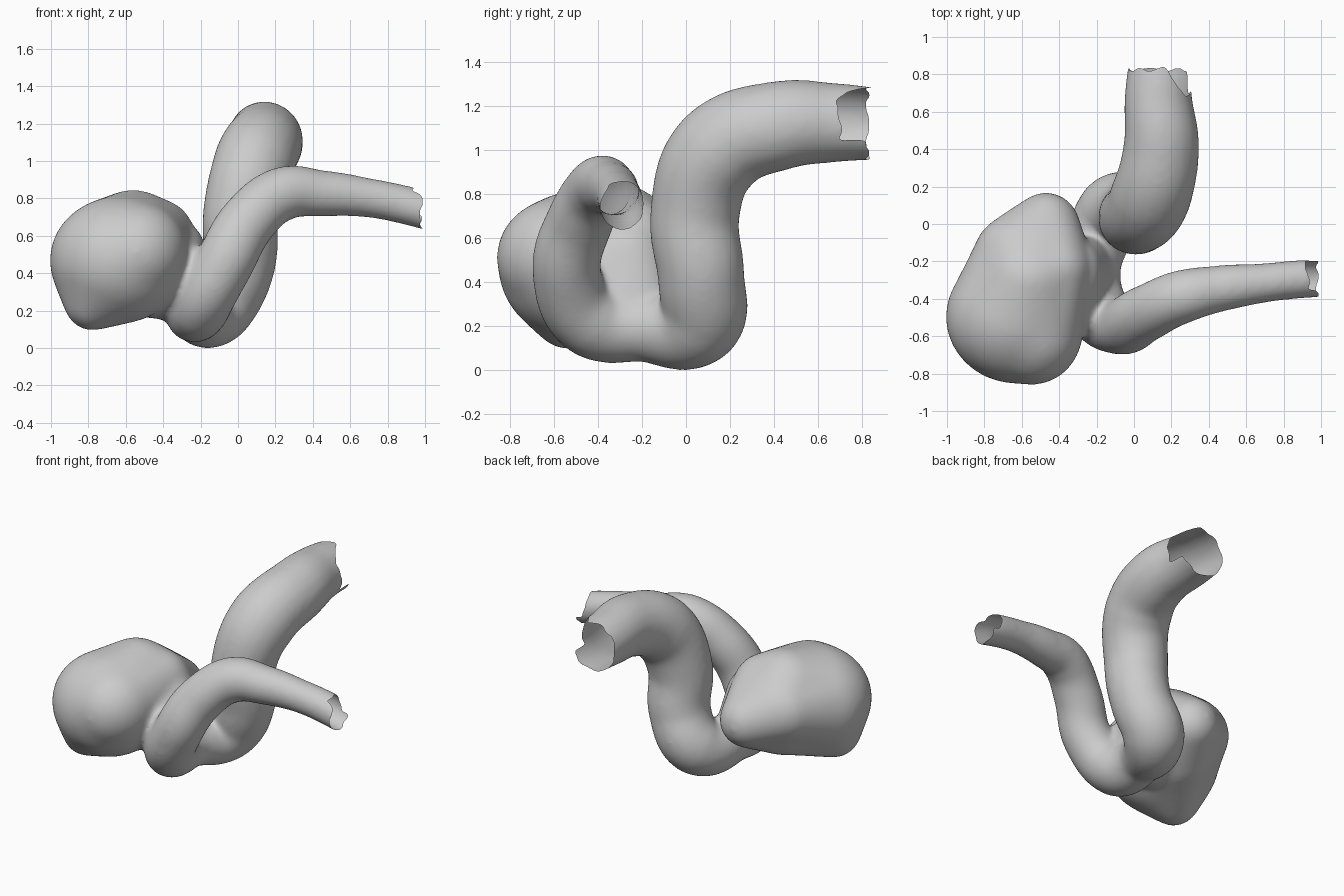
import bpy, bmesh, math, random
from mathutils import Matrix, Vector

if "Cube" in bpy.data.objects:
    bpy.data.objects.remove(bpy.data.objects["Cube"])

random.seed(4)
scene = bpy.context.scene


def evaluated_mesh(obj):
    """Mesh of an object with curve bevels and modifiers applied."""
    dg = bpy.context.evaluated_depsgraph_get()
    dg.update()
    return bpy.data.meshes.new_from_object(obj.evaluated_get(dg))


# Vessel centre line: x, y, z, radius (wide end -> low bend -> narrow end)
path = [
    (0.14, 0.92, 1.10, .170), (0.13, 0.68, 1.11, .185), (0.145, 0.42, 1.095, .202),
    (0.09, 0.15, 0.985, .218), (0.015, 0.04, 0.70, .203), (0.00, 0.07, 0.40, .194),
    (-0.11, 0.06, 0.20, .195), (-0.22, -0.20, 0.175, .150), (-0.21, -0.43, 0.205, .172),
    (-0.085, -0.545, 0.42, .160), (0.06, -0.48, 0.67, .155), (0.24, -0.395, 0.81, .147),
    (0.45, -0.345, 0.81, .123), (0.68, -0.315, 0.79, .108), (0.90, -0.295, 0.75, .108),
    (1.07, -0.29, 0.70, .100),
]
curve = bpy.data.curves.new("vessel_path", 'CURVE')
curve.dimensions = '3D'
curve.bevel_depth = 1.0
curve.bevel_resolution = 8
curve.resolution_u = 12
curve.use_fill_caps = True
spline = curve.splines.new('BEZIER')
spline.bezier_points.add(len(path) - 1)
for p, (x, y, z, r) in zip(spline.bezier_points, path):
    p.co = (x, y, z)
    p.radius = r
    p.handle_left_type = p.handle_right_type = 'AUTO'
curve_obj = bpy.data.objects.new("vessel_path", curve)
scene.collection.objects.link(curve_obj)
tube_mesh = evaluated_mesh(curve_obj)
bpy.data.objects.remove(curve_obj)


def ellipsoid_hull(parts):
    """Smooth closed bulge: convex hull around ellipsoids."""
    b = bmesh.new()
    for c, r in parts:
        bmesh.ops.create_icosphere(b, subdivisions=4, radius=1,
                                   matrix=Matrix.Translation(c) @ Matrix.Diagonal((*r, 1)))
    pts = [v.co.copy() for v in b.verts]
    b.free()
    b = bmesh.new()
    for p in pts:
        b.verts.new(p)
    bmesh.ops.convex_hull(b, input=b.verts)
    bmesh.ops.delete(b, geom=[v for v in b.verts if not v.link_faces], context='VERTS')
    bmesh.ops.recalc_face_normals(b, faces=b.faces)
    me = bpy.data.meshes.new("bulge")
    b.to_mesh(me)
    b.free()
    return me


# Sac with its rear lobe, and the broad neck joining it to the low bend
sac = ellipsoid_hull([
    ((-0.63, -0.49, 0.46), (.375, .355, .340)),
    ((-0.54, -0.58, 0.50), (.270, .275, .265)),
    ((-0.57, -0.30, 0.56), (.270, .240, .270)),
    ((-0.60, -0.17, 0.50), (.265, .230, .230)),
    ((-0.41, -0.25, 0.52), (.190, .200, .250)),
    ((-0.47, -0.02, 0.44), (.180, .190, .180)),
    ((-0.78, -0.53, 0.26), (.150, .170, .175)),
    ((-0.58, -0.32, 0.29), (.200, .280, .150)),
])
neck = ellipsoid_hull([
    ((-0.45, -0.34, 0.40), (.20, .24, .26)),
    ((-0.29, -0.27, 0.47), (.12, .18, .18)),
    ((-0.22, -0.28, 0.24), (.11, .22, .12)),
    ((-0.28, -0.46, 0.38), (.12, .14, .18)),
])

# Fuse all parts into one smooth skin
bm = bmesh.new()
for me in (tube_mesh, sac, neck):
    bm.from_mesh(me)
bmesh.ops.remove_doubles(bm, verts=bm.verts, dist=1e-5)
solid = bpy.data.meshes.new("solid")
bm.to_mesh(solid)
bm.free()
helper = bpy.data.objects.new("solid", solid)
scene.collection.objects.link(helper)
rm = helper.modifiers.new("fuse", 'REMESH')
rm.mode = 'VOXEL'
rm.voxel_size = 0.014
sm = helper.modifiers.new("soften", 'SMOOTH')
sm.factor = 0.5
sm.iterations = 30
skin = evaluated_mesh(helper)
bpy.data.objects.remove(helper)

# Tear both vessel ends open with slightly ragged rims
bm = bmesh.new()
bm.from_mesh(skin)


def beyond_end(co):
    x, y, z = co
    if y > 0.6:
        notch = 0.13 * min(1, max(0, (x - 0.18) / 0.1)) if z > 1.03 else 0
        return y > 0.835 - notch + 0.012 * math.sin(40 * x + 31 * z)
    if x > 0.8:
        limit = 0.99 if z < 0.70 or y < -0.35 else 0.94
        return x > limit + 0.01 * math.sin(50 * y + 35 * z)
    return False


bmesh.ops.delete(bm, geom=[v for v in bm.verts if beyond_end(v.co)], context='VERTS')
for _ in range(4):
    rim = [v for v in bm.verts if v.is_boundary]
    new = {v: sum((e.other_vert(v).co for e in v.link_edges if e.is_boundary), Vector())
           / max(1, sum(e.is_boundary for e in v.link_edges)) for v in rim}
    for v, co in new.items():
        v.co = v.co.lerp(co, 0.5)

# Gentle organic unevenness
waves = [(Vector([random.uniform(-9, 9) for _ in range(3)]), random.uniform(0, 6)) for _ in range(6)]
bm.normal_update()
for v in bm.verts:
    v.co += v.normal * 0.0022 * sum(math.sin(k.dot(v.co) + ph) for k, ph in waves)

# Stand on the ground
low = min(v.co.z for v in bm.verts)
bmesh.ops.translate(bm, verts=bm.verts, vec=(0, 0, -low))
for f in bm.faces:
    f.smooth = True
final = bpy.data.meshes.new("vessel_with_sac")
bm.to_mesh(final)
bm.free()
scene.collection.objects.link(bpy.data.objects.new("vessel_with_sac", final))
